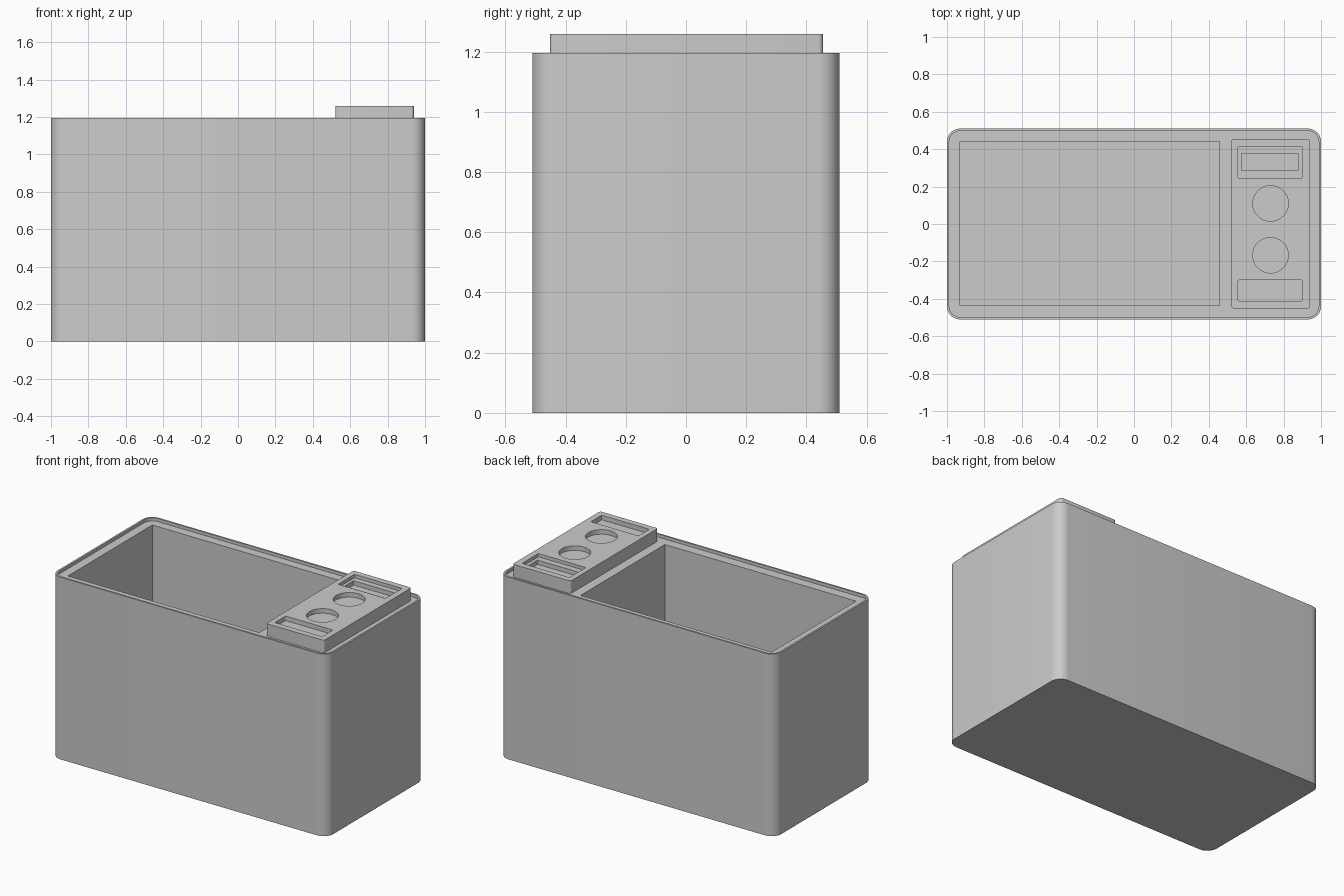
import bpy, bmesh, math

if "Cube" in bpy.data.objects:
    bpy.data.objects.remove(bpy.data.objects["Cube"], do_unlink=True)

GREY = 0.6
mat = bpy.data.materials.new("plain grey")
mat.use_nodes = True
mat.diffuse_color = (GREY, GREY, GREY, 1)
mat.node_tree.nodes["Principled BSDF"].inputs["Base Color"].default_value = (GREY, GREY, GREY, 1)


def prism(name, outline, z0, z1):
    """Extrude a closed outline from z0 up to z1."""
    bm = bmesh.new()
    base = bm.faces.new([bm.verts.new((x, y, z0)) for x, y in outline])
    top = bmesh.ops.extrude_face_region(bm, geom=[base])["geom"]
    bmesh.ops.translate(bm, vec=(0, 0, z1 - z0),
                        verts=[g for g in top if isinstance(g, bmesh.types.BMVert)])
    bmesh.ops.recalc_face_normals(bm, faces=bm.faces)
    mesh = bpy.data.meshes.new(name)
    bm.to_mesh(mesh)
    bm.free()
    mesh.materials.append(mat)
    obj = bpy.data.objects.new(name, mesh)
    bpy.context.collection.objects.link(obj)
    return obj


def rounded(x0, x1, y0, y1, r=0.0, steps=8):
    """Rectangle outline with rounded corners."""
    if r == 0:
        return [(x0, y0), (x1, y0), (x1, y1), (x0, y1)]
    corners = [(x1 - r, y1 - r), (x0 + r, y1 - r), (x0 + r, y0 + r), (x1 - r, y0 + r)]
    return [(cx + r * math.cos((q + i / steps) * math.pi / 2),
             cy + r * math.sin((q + i / steps) * math.pi / 2))
            for q, (cx, cy) in enumerate(corners) for i in range(steps + 1)]


def circle(cx, cy, r, n=48):
    return [(cx + r * math.cos(2 * math.pi * i / n),
             cy + r * math.sin(2 * math.pi * i / n)) for i in range(n)]


def cut(obj, outline, z0, z1):
    """Subtract a prism, then remove the cutter."""
    cutter = prism("cutter", outline, z0, z1)
    cutter.hide_render = True
    mod = obj.modifiers.new("cut", "BOOLEAN")
    mod.operation, mod.solver, mod.object = "DIFFERENCE", "EXACT", cutter
    bpy.context.view_layer.objects.active = obj
    bpy.ops.object.modifier_apply(modifier=mod.name)
    bpy.data.objects.remove(cutter, do_unlink=True)


# Bin body: raised lip, recessed ledge and deep compartment
LEDGE = 1.175
body = prism("bin_body", rounded(-1, 1, -0.51, 0.51, 0.07), 0, 1.195)
cut(body, rounded(-0.988, 0.988, -0.498, 0.498, 0.058), LEDGE, 1.3)
cut(body, rounded(-0.93, 0.458, -0.435, 0.44), 0.07, 1.3)

# Raised tray beside the compartment
TOP = 1.258
tray = prism("accessory_tray", rounded(0.52, 0.94, -0.452, 0.455, 0.015, 4), LEDGE, TOP)
# Long pocket with a deeper slot at the back, plain pocket at the front
cut(tray, rounded(0.555, 0.9, 0.245, 0.415, 0.008, 3), TOP - 0.022, 1.4)
cut(tray, rounded(0.575, 0.877, 0.285, 0.377), TOP - 0.05, 1.4)
cut(tray, rounded(0.555, 0.9, -0.412, -0.3, 0.008, 3), TOP - 0.03, 1.4)
# Two round cup wells
for y in (0.11, -0.167):
    cut(tray, circle(0.73, y, 0.095), TOP - 0.03, 1.4)

# Smooth rounded corners, crisp edges
for obj in (body, tray):
    bpy.ops.object.select_all(action="DESELECT")
    obj.select_set(True)
    bpy.context.view_layer.objects.active = obj
    bpy.ops.object.shade_smooth_by_angle(angle=math.radians(30))
